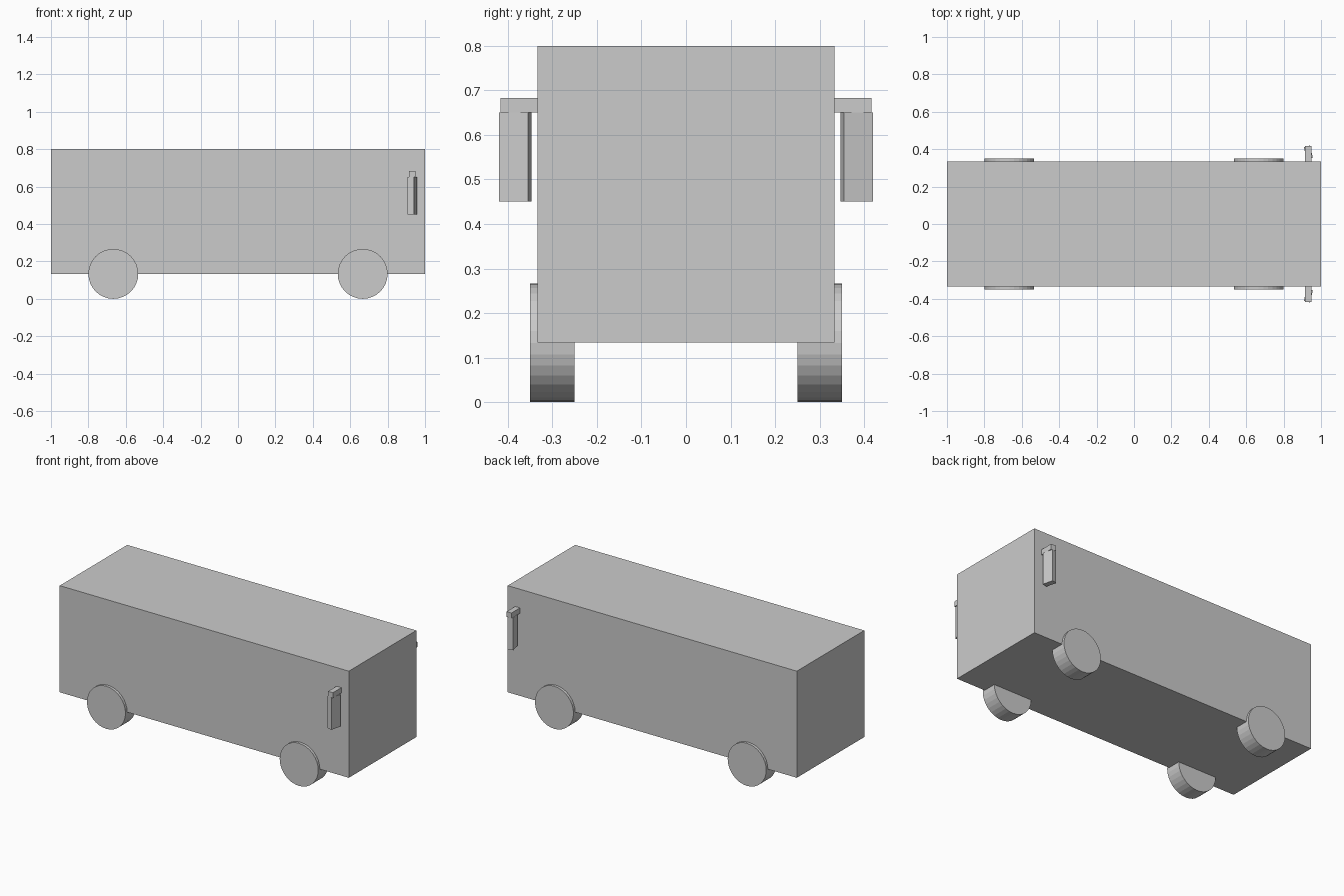
import bpy
from math import radians

if "Cube" in bpy.data.objects:
    bpy.data.objects.remove(bpy.data.objects["Cube"])


def box(name, centre, size, angle=0):
    bpy.ops.mesh.primitive_cube_add(size=1, location=centre, rotation=(0, 0, angle))
    ob = bpy.context.object
    ob.name = name
    ob.scale = size
    bpy.ops.object.transform_apply(location=False, rotation=False, scale=True)
    return ob


# Main body shell
box("bus_body", (0, 0, 0.4667), (2, 0.6667, 0.6667))

for side, y in (("left", 1), ("right", -1)):
    # Wheels, slightly proud of the body sides
    for end, x in (("front", 0.6667), ("rear", -0.6667)):
        bpy.ops.mesh.primitive_cylinder_add(
            vertices=32, radius=0.1333, depth=0.1,
            location=(x, y * 0.3, 0.1333), rotation=(radians(90), 0, 0))
        bpy.context.object.name = f"{end}_{side}_wheel"

    # Mirror arm and angled mirror hanging below it
    box(f"{side}_mirror_arm", (0.932, y * 0.367, 0.6667), (0.0333, 0.1, 0.0333))
    box(f"{side}_mirror", (0.932, y * 0.383, 0.55), (0.0333, 0.0667, 0.2),
        y * radians(14.5))
